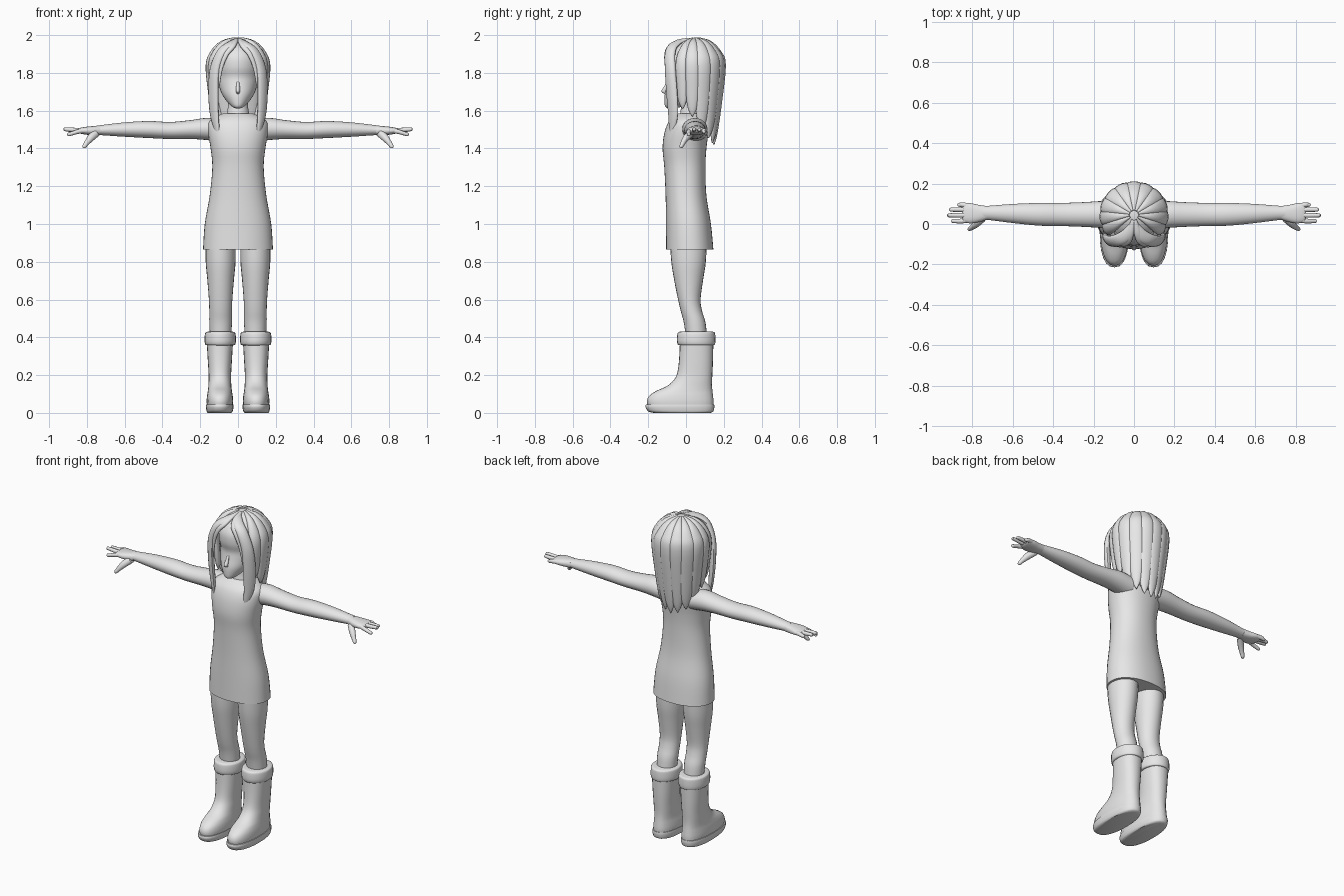
import bpy
import bmesh
from math import sin, cos, pi, radians
from mathutils import Vector

old = bpy.data.objects.get("Cube")
if old:
    bpy.data.objects.remove(old, do_unlink=True)

clay = bpy.data.materials.new("plain_grey")
clay.use_nodes = True
clay.diffuse_color = (0.8, 0.8, 0.8, 1)
clay.node_tree.nodes["Principled BSDF"].inputs["Base Color"].default_value = clay.diffuse_color

X, Y, Z = Vector((1, 0, 0)), Vector((0, 1, 0)), Vector((0, 0, 1))


def finish(name, bm, mirror=False):
    """Turn a bmesh into a smooth shaded object, optionally mirrored across x."""
    bmesh.ops.recalc_face_normals(bm, faces=bm.faces)
    mesh = bpy.data.meshes.new(name)
    bm.to_mesh(mesh)
    bm.free()
    mesh.materials.append(clay)
    obj = bpy.data.objects.new(name, mesh)
    bpy.context.collection.objects.link(obj)
    bpy.ops.object.select_all(action="DESELECT")
    obj.select_set(True)
    bpy.context.view_layer.objects.active = obj
    bpy.ops.object.shade_smooth_by_angle(angle=radians(45))
    if mirror:
        mod = obj.modifiers.new("mirror", "MIRROR")
        mod.use_mirror_merge = False
    return obj


def smooth_rows(rows, steps):
    """Catmull-Rom interpolation through rows of numbers."""
    out = []
    last = len(rows) - 1
    for i in range(last):
        p0, p1, p2, p3 = (rows[min(max(k, 0), last)] for k in (i - 1, i, i + 1, i + 2))
        for s in range(steps):
            t = s / steps
            out.append([b + t / 2 * (c - a + t * (2 * a - 5 * b + 4 * c - d + t * (3 * (b - c) + d - a)))
                        for a, b, c, d in zip(p0, p1, p2, p3)])
    return out + [list(rows[-1])]


def loft(name, rows, u, v=None, mirror=False, sides=24, steps=4, square=2.0):
    """Skin rounded sections (x, y, z, half size along u, half size along v)."""
    rows = smooth_rows(rows, steps)
    centres = [Vector(r[:3]) for r in rows]
    bm = bmesh.new()
    rings = []
    for i, r in enumerate(rows):
        along = centres[min(i + 1, len(rows) - 1)] - centres[max(i - 1, 0)]
        side = v or along.cross(u).normalized()
        ring = []
        for k in range(sides):
            c, s = cos(2 * pi * k / sides), sin(2 * pi * k / sides)
            c = abs(c) ** (2 / square) * (1 if c > 0 else -1)
            s = abs(s) ** (2 / square) * (1 if s > 0 else -1)
            ring.append(bm.verts.new(centres[i] + u * max(r[3], .001) * c + side * max(r[4], .001) * s))
        rings.append(ring)
    for low, high in zip(rings, rings[1:]):
        for k in range(sides):
            n = (k + 1) % sides
            bm.faces.new((low[k], low[n], high[n], high[k]))
    bm.faces.new(rings[0])
    bm.faces.new(rings[-1])
    return finish(name, bm, mirror)


def upright(name, x, levels, **kw):
    """Vertical loft from (z, half width, front y, back y) levels."""
    rows = [(x, (f + b) / 2, z, w, (b - f) / 2) for z, w, f, b in levels]
    return loft(name, rows, X, Y, **kw)


def ellipsoid(name, centre, size, mirror=False, keep=None):
    bm = bmesh.new()
    bmesh.ops.create_uvsphere(bm, u_segments=32, v_segments=20, radius=1)
    for vert in bm.verts:
        vert.co = Vector(centre) + Vector(a * b for a, b in zip(vert.co, size))
    if keep:
        drop = [f for f in bm.faces if not keep(f.calc_center_median())]
        bmesh.ops.delete(bm, geom=drop, context="FACES")
    return finish(name, bm, mirror)


# Dress with shoulders and neck
upright("dress", 0, [
    (.865, .185, -.105, .145), (1, .176, -.106, .132), (1.15, .15, -.108, .108),
    (1.3, .136, -.115, .103), (1.4, .145, -.124, .108), (1.48, .158, -.115, .118),
    (1.535, .157, -.095, .115), (1.565, .125, -.07, .1), (1.585, .08, -.04, .085)],
    sides=40, square=2.2)
upright("neck", 0, [(1.54, .09, -.05, .09), (1.59, .058, -.03, .08), (1.7, .048, -.02, .075)])

# Arms
loft("arm", [
    (.09, .045, 1.495, .07, .06), (.17, .047, 1.503, .066, .058), (.25, .047, 1.5, .061, .05),
    (.36, .047, 1.495, .057, .045), (.47, .048, 1.5, .056, .045), (.6, .052, 1.5, .047, .038),
    (.72, .055, 1.497, .035, .027), (.75, .055, 1.496, .036, .025)], Y, Z, mirror=True)

# Hands
loft("palm", [
    (.73, .055, 1.496, .034, .025), (.77, .052, 1.494, .043, .024), (.81, .053, 1.494, .05, .02),
    (.84, .056, 1.494, .045, .014), (.85, .056, 1.494, .03, .008)], Y, Z, mirror=True, square=2.4)
fingers = {"index": (.015, .905, -.02), "middle": (.043, .925, .006),
           "ring": (.071, .915, .004), "little": (.095, .875, -.006)}
for label, (y, tip, lift) in fingers.items():
    z = 1.495
    loft(label + "_finger", [
        (.81, y * .8 + .012, z, .014, .013), (.85, y, z + lift / 3, .012, .012),
        (tip - .012, y, z + lift, .01, .01), (tip - .003, y, z + lift, .007, .007),
        (tip, y, z + lift, .001, .001)], Y, Z, mirror=True, sides=12)
loft("thumb", [
    (.745, .03, 1.485, .02, .02), (.775, .005, 1.46, .02, .02), (.8, -.015, 1.43, .014, .014),
    (.815, -.025, 1.409, .01, .01), (.82, -.028, 1.402, .001, .001)], Y, mirror=True, sides=12)

# Legs
upright("leg", .092, [
    (.92, .08, -.085, .11), (.8, .079, -.078, .105), (.7, .07, -.062, .09), (.6, .062, -.042, .077),
    (.54, .06, -.028, .085), (.48, .06, -.012, .103), (.4, .056, 0, .112)], mirror=True)

# Boots
upright("boot", .096, [
    (.025, .067, -.2, .145), (.06, .07, -.207, .146), (.09, .068, -.195, .143),
    (.115, .064, -.16, .14), (.14, .061, -.105, .138), (.17, .06, -.068, .138),
    (.21, .06, -.047, .14), (.28, .064, -.037, .143), (.38, .07, -.032, .145)],
    mirror=True, square=2.3)
upright("boot_sole", .097, [
    (0, .063, -.17, .13), (.008, .069, -.2, .145), (.03, .073, -.214, .15), (.045, .072, -.212, .149)],
    mirror=True, square=2.4)
upright("boot_cuff", .094, [
    (.358, .07, -.035, .146), (.362, .079, -.043, .153), (.38, .083, -.048, .156),
    (.41, .082, -.047, .155), (.425, .078, -.043, .152), (.43, .066, -.032, .142)],
    mirror=True)

# Head, nose and ears
upright("head", 0, [
    (1.612, .012, -.095, -.06), (1.622, .032, -.11, -.02), (1.65, .06, -.114, .05),
    (1.69, .086, -.112, .1), (1.74, .104, -.1, .14), (1.78, .112, -.095, .16),
    (1.83, .118, -.106, .165), (1.89, .113, -.1, .15), (1.94, .08, -.06, .12), (1.965, .03, 0, .07)],
    sides=32)
loft("nose", [(0, -.095, 1.755, .006, .004), (0, -.108, 1.725, .01, .01),
              (0, -.117, 1.702, .011, .014), (0, -.105, 1.688, .006, .005)], X, Y, sides=12)
ellipsoid("ear", (.118, .025, 1.755), (.014, .024, .04), mirror=True)

# Hair cap and the mass behind the neck
HX, HY, HZ = .155, .15, .175
CROWN = Vector((0, .045, 1.808))
ellipsoid("hair_cap", CROWN, (HX, HY, HZ),
          keep=lambda c: c.z > 1.905 or c.y > .03 - abs(c.x) * .3 and c.z > 1.7)
upright("hair_back_mass", 0, [
    (1.8, .13, .05, .185), (1.65, .115, .08, .165), (1.55, .09, .1, .148), (1.48, .06, .115, .135)])

# Hair locks, each falling from the crown over the head to a pointed tip
WIDTHS = (.15, .55, .9, 1, .95, .62, .05)
DEPTHS = (.4, .8, 1, 1, .95, .7, .2)


def lock(name, angle, tip, width, pull, mirror=True):
    a = radians(angle)
    path = []
    for polar in (8, 32, 56, 80):
        t = radians(polar)
        path.append(CROWN + Vector((HX * sin(t) * sin(a), -HY * sin(t) * cos(a), HZ * cos(t))))
    start = path[-1].z
    for f in (.5, .85, 1):
        r = 1 + (pull - 1) * f
        path.append(Vector((HX * r * sin(a), CROWN.y - HY * r * cos(a), start + (tip - start) * f)))
    rows = [(*p, width * w, .019 * d) for p, w, d in zip(path, WIDTHS, DEPTHS)]
    loft(name, rows, Vector((cos(a), sin(a), 0)), mirror=mirror, sides=14)


lock("back_lock_centre", 180, 1.42, .042, .68, mirror=False)
for label, angle, tip, width, pull in (
        ("inner", 157, 1.43, .042, .68), ("middle", 133, 1.455, .043, .72),
        ("outer", 109, 1.5, .042, .76), ("side", 85, 1.57, .038, .83), ("temple", 62, 1.61, .034, .88)):
    lock(label + "_lock", angle, tip, width, pull)

# Front locks parted in the middle and framing the face
loft("front_lock", [
    (.006, .0, 1.975, .012, .008), (.042, -.058, 1.952, .03, .014), (.088, -.083, 1.91, .033, .018),
    (.123, -.083, 1.82, .034, .019), (.13, -.075, 1.7, .036, .018), (.125, -.068, 1.58, .032, .015),
    (.112, -.074, 1.5, .018, .009), (.105, -.078, 1.455, .002, .002)],
    Vector((.65, .76, 0)), mirror=True, sides=14)
loft("fringe_lock", [
    (.004, .02, 1.98, .01, .006), (.018, -.04, 1.965, .02, .012), (.04, -.082, 1.935, .026, .014),
    (.07, -.1, 1.895, .022, .012), (.094, -.1, 1.82, .014, .009), (.1, -.096, 1.72, .002, .002)],
    Vector((.85, .52, 0)), mirror=True, sides=14)
